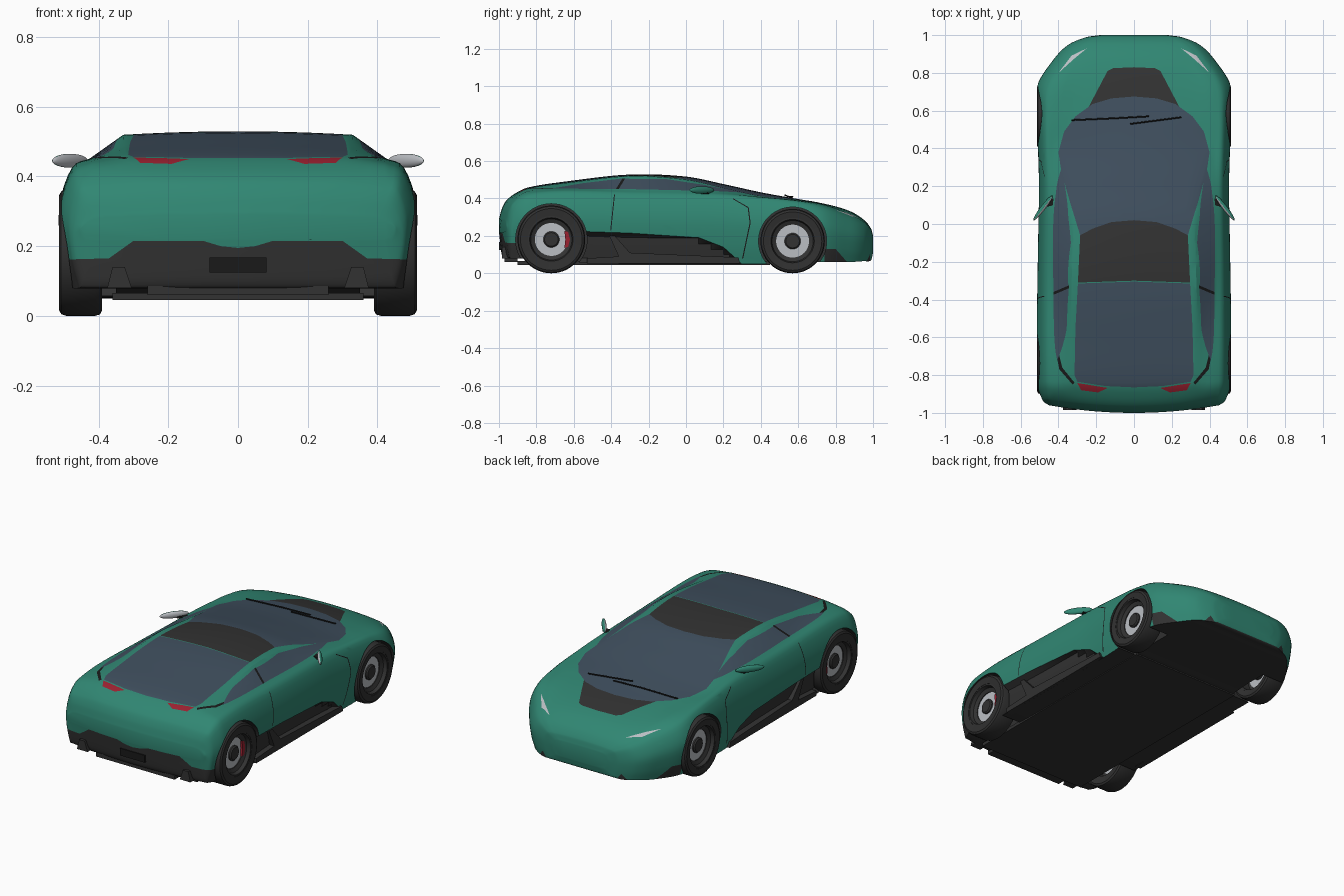
import bpy, bmesh, math
from mathutils import Vector, Matrix

if "Cube" in bpy.data.objects:
    bpy.data.objects.remove(bpy.data.objects["Cube"], do_unlink=True)


def material(name, r, g, b):
    m = bpy.data.materials.new(name)
    m.use_nodes = True
    m.diffuse_color = (r, g, b, 1)
    m.node_tree.nodes["Principled BSDF"].inputs["Base Color"].default_value = (r, g, b, 1)
    return m


MATS = [material("green_paint", .03, .24, .17), material("tinted_glass", .05, .078, .112),
        material("dark_trim", .032, .032, .032), material("black_gap", .01, .01, .01),
        material("red_lens", .33, .015, .03), material("light_metal", .5, .52, .55),
        material("tyre_rubber", .03, .03, .03)]
GREEN, GLASS, DARK, BLACK, RED, METAL, RUBBER = range(len(MATS))


def add(name, bm, mat=None, mirror=False, smooth=30, cutter=None):
    """Turn a bmesh into an object with baked modifiers and tidy shading."""
    if mat is not None:
        for f in bm.faces:
            f.material_index = mat
    me = bpy.data.meshes.new(name)
    bm.to_mesh(me)
    bm.free()
    for m in MATS:
        me.materials.append(m)
    ob = bpy.data.objects.new(name, me)
    bpy.context.collection.objects.link(ob)
    if mirror:
        mod = ob.modifiers.new("mirror", 'MIRROR')
        mod.merge_threshold = .0005
    if cutter:
        mod = ob.modifiers.new("arches", 'BOOLEAN')
        mod.operation, mod.solver, mod.object = 'DIFFERENCE', 'EXACT', cutter
    bpy.ops.object.select_all(action='DESELECT')
    ob.select_set(True)
    bpy.context.view_layer.objects.active = ob
    bpy.ops.object.convert(target='MESH')
    if smooth:
        bpy.ops.object.shade_smooth_by_angle(angle=math.radians(smooth))
    return ob


def prism(name, outline, axis, lo, hi, mat, mirror=False):
    """Extrude an outline along one axis."""
    a, b = [i for i in range(3) if i != axis]
    bm = bmesh.new()
    vs = []
    for p in outline:
        co = Vector((0, 0, 0))
        co[a], co[b], co[axis] = p[0], p[1], lo
        vs.append(bm.verts.new(co))
    face = bm.faces.new(vs)
    move = Vector((0, 0, 0))
    move[axis] = hi - lo
    out = bmesh.ops.extrude_face_region(bm, geom=[face], use_keep_orig=True)
    bmesh.ops.translate(bm, vec=move, verts=[g for g in out["geom"] if isinstance(g, bmesh.types.BMVert)])
    bmesh.ops.recalc_face_normals(bm, faces=bm.faces)
    return add(name, bm, mat, mirror, 0)


def rect(a0, a1, b0, b1):
    return [(a0, b0), (a1, b0), (a1, b1), (a0, b1)]


def lathe(bm, profile, y, z, steps=56):
    """Revolve a closed (radius, x) profile around a wheel axle."""
    rings = [[bm.verts.new((x, y + r * math.cos(t), z + r * math.sin(t))) for r, x in profile]
             for t in (math.tau * i / steps for i in range(steps))]
    n = len(profile)
    for i in range(steps):
        p, q = rings[i], rings[(i + 1) % steps]
        for j in range(n):
            bm.faces.new((p[j], q[j], q[(j + 1) % n], p[(j + 1) % n]))
    bmesh.ops.recalc_face_normals(bm, faces=bm.faces)


# Body stations: y, crown z, roof edge x z, belt x z, shoulder z, half width, floor z
STATIONS = [
    (-1, .29, .25, .287, .38, .282, .272, .45, .22),
    (-.985, .345, .26, .342, .4, .335, .32, .475, .1),
    (-.96, .39, .28, .387, .42, .375, .36, .488, .08),
    (-.9, .435, .3, .431, .42, .422, .395, .506, .08),
    (-.84, .46, .315, .455, .42, .44, .412, .511, .08),
    (-.65, .49, .325, .482, .42, .452, .425, .514, .06),
    (-.3, .528, .33, .519, .43, .448, .412, .51, .05),
    (0, .517, .32, .5, .43, .442, .405, .505, .05),
    (.2, .477, .35, .457, .425, .432, .405, .502, .05),
    (.4, .433, .395, .412, .422, .408, .395, .507, .05),
    (.57, .402, .34, .394, .42, .393, .378, .511, .06),
    (.73, .374, .3, .367, .4, .368, .345, .511, .06),
    (.87, .335, .24, .327, .33, .318, .29, .425, .06),
    (.95, .287, .2, .281, .27, .274, .25, .345, .065),
    (.99, .238, .14, .235, .2, .231, .22, .25, .07),
    (1, .2, .1, .2, .14, .199, .19, .18, .11)]


def blend(i, t):
    """Cubic blend of station i into the next one."""
    def slope(j, c):
        p, q = STATIONS[max(j - 1, 0)], STATIONS[min(j + 1, len(STATIONS) - 1)]
        return (q[c] - p[c]) / (q[0] - p[0])
    s, e = STATIONS[i], STATIONS[i + 1]
    d = e[0] - s[0]
    h = t * t * (3 - 2 * t)
    return [s[0] + d * t] + [s[c] * (1 - h) + e[c] * h + d * t * (1 - t) * ((1 - t) * slope(i, c) - t * slope(i + 1, c))
                             for c in range(1, len(s))]


def section(y, zc, xr, zr, xb, zb, zs, xw, zf):
    """Half cross-section, from the roof centre round to the floor centre."""
    h = zs - zf
    pts = [Vector((xr * s / 6, zc + (zr - zc) * (s / 6) ** 2)) for s in range(6)]
    edge, belt = Vector((xr, zr)), Vector((xb, zb))
    pts += [edge.lerp(belt, s / 3) for s in range(3)]
    key = [belt, Vector((xb + .6 * (xw - xb), zs)), Vector((xw, zf + .68 * h)),
           Vector((xw - .008, zf + .3 * h)), Vector((xw - .03, zf))]
    key = [2 * key[0] - key[1]] + key + [2 * key[-1] - key[-2]]
    for a, b, c, d in zip(key, key[1:], key[2:], key[3:]):
        pts += [.5 * (2 * b + (c - a) * t + (2 * a - 5 * b + 4 * c - d) * t ** 2 + (3 * b - a - 3 * c + d) * t ** 3)
                for t in (0, .25, .5, .75)]
    pts += [Vector((key[-2].x * (1 - s / 4), zf)) for s in range(5)]
    bow = .2 * min(max((-.8 - y) / .2, 0), 1)
    return [(p.x, y + bow * p.x ** 2, p.y) for p in pts]


body = bmesh.new()
params = [blend(i, k / 6) for i in range(len(STATIONS) - 1) for k in range(6)] + [list(STATIONS[-1])]
loft = [[body.verts.new(p) for p in section(*row)] for row in params]
for p, q in zip(loft, loft[1:]):
    for j in range(len(p) - 1):
        body.faces.new((p[j], p[j + 1], q[j + 1], q[j]))
body.faces.new(loft[0])
body.faces.new(loft[-1])
bmesh.ops.recalc_face_normals(body, faces=body.faces)
body.normal_update()
if body.faces[0].normal.z < 0:
    bmesh.ops.reverse_faces(body, faces=body.faces)
for f in body.faces:
    if f.normal.z < -.6 and f.calc_center_median().z < .13:
        f.material_index = DARK


def inside(p, poly):
    hit = False
    for (ax, ay), (bx, by) in zip(poly, poly[1:] + poly[:1]):
        if (ay > p[1]) != (by > p[1]) and p[0] < ax + (p[1] - ay) * (bx - ax) / (by - ay):
            hit = not hit
    return hit


def paint(outline, a, b, region, mat):
    """Cut an outline into the body along the view of axes a and b, then colour it."""
    lo = [min(p[i] for p in outline) for i in (0, 1)]
    hi = [max(p[i] for p in outline) for i in (0, 1)]

    def near(f):
        u, v = [x.co[a] for x in f.verts], [x.co[b] for x in f.verts]
        return (region(f.calc_center_median(), f.normal) and max(u) >= lo[0] and min(u) <= hi[0]
                and max(v) >= lo[1] and min(v) <= hi[1])
    for p, q in zip(outline, outline[1:] + outline[:1]):
        body.normal_update()
        faces = [f for f in body.faces if near(f)]
        geom = faces + list({e for f in faces for e in f.edges}) + list({v for f in faces for v in f.verts})
        co, no = Vector((0, 0, 0)), Vector((0, 0, 0))
        co[a], co[b] = p
        no[a], no[b] = q[1] - p[1], p[0] - q[0]
        bmesh.ops.bisect_plane(body, geom=geom, dist=.00002, plane_co=co, plane_no=no.normalized())
    body.normal_update()
    picked = []
    for f in body.faces:
        c = f.calc_center_median()
        if region(c, f.normal) and inside((c[a], c[b]), outline):
            f.material_index = mat
            picked.append(f)
    return picked


def above(c, n): return c.z > .2 and n.z > .1
def beside(c, n): return c.x > .3 and n.x > .15
def behind(c, n): return c.y < -.86
def ahead(c, n): return c.y > .85


# Bonnet vent, windscreen, roof panel and rear window
paint([(0, .83), (.11, .825), (.14, .81), (.24, .62), (0, .62)], 0, 1, above, DARK)
paint([(0, .675), (.12, .665), (.22, .635), (.31, .57), (.37, .49), (.4, .38), (.385, .28),
       (.34, .12), (.285, -.06), (.22, -.025), (.12, .01), (0, .02)], 0, 1, above, GLASS)
paint([(0, .02), (.12, .01), (.22, -.025), (.285, -.06), (.297, -.31), (0, -.3)], 0, 1, above, DARK)
paint([(0, -.305), (.297, -.315), (.31, -.55), (.315, -.8), (.3, -.835), (.15, -.858), (0, -.865)], 0, 1, above, GLASS)
# Rear quarter gap, tail lamps and headlamps
paint([(.405, -.66), (.38, -.76), (.315, -.84), (.325, -.85), (.395, -.77), (.415, -.67)], 0, 1, above, BLACK)
paint([(.14, -.868), (.3, -.842), (.28, -.88), (.19, -.892)], 0, 1, above, RED)
paint([(.25, .93), (.33, .892), (.4, .8), (.32, .872)], 0, 1, above, METAL)
# Side windows with the dark pillar between them
paint([(-.72, .453), (-.55, .482), (-.35, .506), (-.1, .503), (.1, .472), (.3, .432), (.15, .44), (-.3, .45)],
      1, 2, beside, GLASS)
paint([(-.375, .45), (-.34, .507), (-.325, .507), (-.36, .45)], 1, 2, beside, BLACK)
# Door gaps
paint([(.25, .397), (.33, .35), (.34, .27), (.3, .08), (.306, .08), (.346, .27), (.335, .353), (.25, .402)],
      1, 2, beside, BLACK)
paint([(-.385, .42), (-.405, .23), (-.4, .23), (-.38, .42)], 1, 2, beside, BLACK)
# Bumper trim
paint([(0, .195), (.05, .2), (.1, .215), (.3, .215), (.37, .165), (.55, .16), (.55, 0), (0, 0)], 0, 2, behind, DARK)
paint([(.74, .05), (.87, .05), (.8, .13), (.74, .13)], 1, 2, beside, DARK)
paint([(.22, .05), (.3, .05), (.26, .1)], 0, 2, ahead, DARK)
# Recessed side skirt
skirt = set(paint([(-.6, .225), (-.3, .215), (.07, .19), (.2, .14), (.31, .04), (-.6, .03)], 1, 2, beside, DARK))
for v in {v for f in skirt for v in f.verts}:
    if all(f in skirt for f in v.link_faces):
        v.co.x -= .03

# Wheel arches cut through the mirrored shell
AXLES = {"front": (.57, .172), "rear": (-.72, .181)}
wells = bmesh.new()
for y, r in AXLES.values():
    turn = Matrix.Translation((.53, y, r)) @ Matrix.Rotation(math.pi / 2, 4, 'Y')
    bmesh.ops.create_cone(wells, cap_ends=True, segments=56, radius1=r + .01, radius2=r + .01, depth=.36, matrix=turn)
arch_cutter = add("arch_cutter", wells, DARK, mirror=True, smooth=0)
arch_cutter.hide_render = True
arch_cutter.hide_set(True)
add("body_shell", body, mirror=True, cutter=arch_cutter)

# Wheels: tyre, dark rim, brake disc and hub
for end, (y, r) in AXLES.items():
    parts = {
        "tyre": (RUBBER, [(.125, .4), (r - .015, .39), (r - .004, .396), (r, .41), (r, .493), (r - .005, .507),
                          (r - .016, .513), (.125, .508)]),
        "rim": (DARK, [(.126, .402), (.126, .506), (.116, .506), (.11, .485), (.088, .475), (.088, .465), (.112, .455), (.116, .402)]),
        "brake_disc": (METAL, [(.03, .445), (.092, .445), (.092, .47), (.03, .47)]),
        "hub": (DARK, [(.001, .36), (.043, .36), (.043, .478), (.036, .485), (.001, .485)])}
    for part, (mat, profile) in parts.items():
        bm = bmesh.new()
        lathe(bm, profile, y, r)
        add(end + "_" + part, bm, mat, mirror=True)
y, r = AXLES["rear"]
prism("rear_caliper", [(y + .07, r - .045), (y + .09, r - .04), (y + .1, r), (y + .09, r + .04), (y + .07, r + .045), (y + .075, r)],
      0, .44, .482, RED, True)

# Skirt blade, rear plate, fins and diffuser
prism("skirt_blade", [(-.53, .052), (.29, .052), (.28, .085), (-.3, .11), (-.38, .2), (-.41, .2), (-.36, .09), (-.53, .08)],
      0, .455, .492, DARK, True)
prism("rear_plate", rect(-.082, .082, .125, .168), 1, -.999, -.98, BLACK)
prism("rear_fin", [(.305, .08), (.375, .08), (.36, .14), (.325, .14)], 1, -.985, -.93, DARK, True)
prism("diffuser", rect(-.26, .26, .06, .085), 1, -.97, -.9, DARK)
prism("under_tray", rect(-.36, .36, .045, .065), 1, -.9, .45, DARK)

# Door mirrors: thin pods with a bright inner face
bm = bmesh.new()
bmesh.ops.create_uvsphere(bm, u_segments=24, v_segments=12, radius=1)
inward = Vector((-.13, -.1, 0)).normalized()
angle = math.atan2(-.13, .1)
bmesh.ops.transform(bm, verts=bm.verts, matrix=Matrix.Translation((.482, .085, .445))
                    @ Matrix.Rotation(angle, 4, 'Z') @ Matrix.Diagonal((.083, .013, .02, 1)))
bm.normal_update()
for f in bm.faces:
    f.material_index = METAL if f.normal.dot(inward) > .3 else GREEN
add("door_mirror", bm, mirror=True)
prism("mirror_stalk", [(.42, .1), (.47, .09), (.47, .115), (.42, .14)], 2, .425, .437, BLACK, True)

# Wipers
for name, path in {"long_wiper": [(-.33, .55, .403), (-.1, .56, .41), (.08, .57, .409)],
                   "short_wiper": [(-.02, .53, .417), (.25, .565, .404)]}.items():
    curve = bpy.data.curves.new(name, 'CURVE')
    curve.dimensions, curve.bevel_depth, curve.bevel_resolution = '3D', .004, 1
    spline = curve.splines.new('POLY')
    spline.points.add(len(path) - 1)
    for point, co in zip(spline.points, path):
        point.co = (*co, 1)
    curve.materials.append(MATS[BLACK])
    bpy.context.collection.objects.link(bpy.data.objects.new(name, curve))
